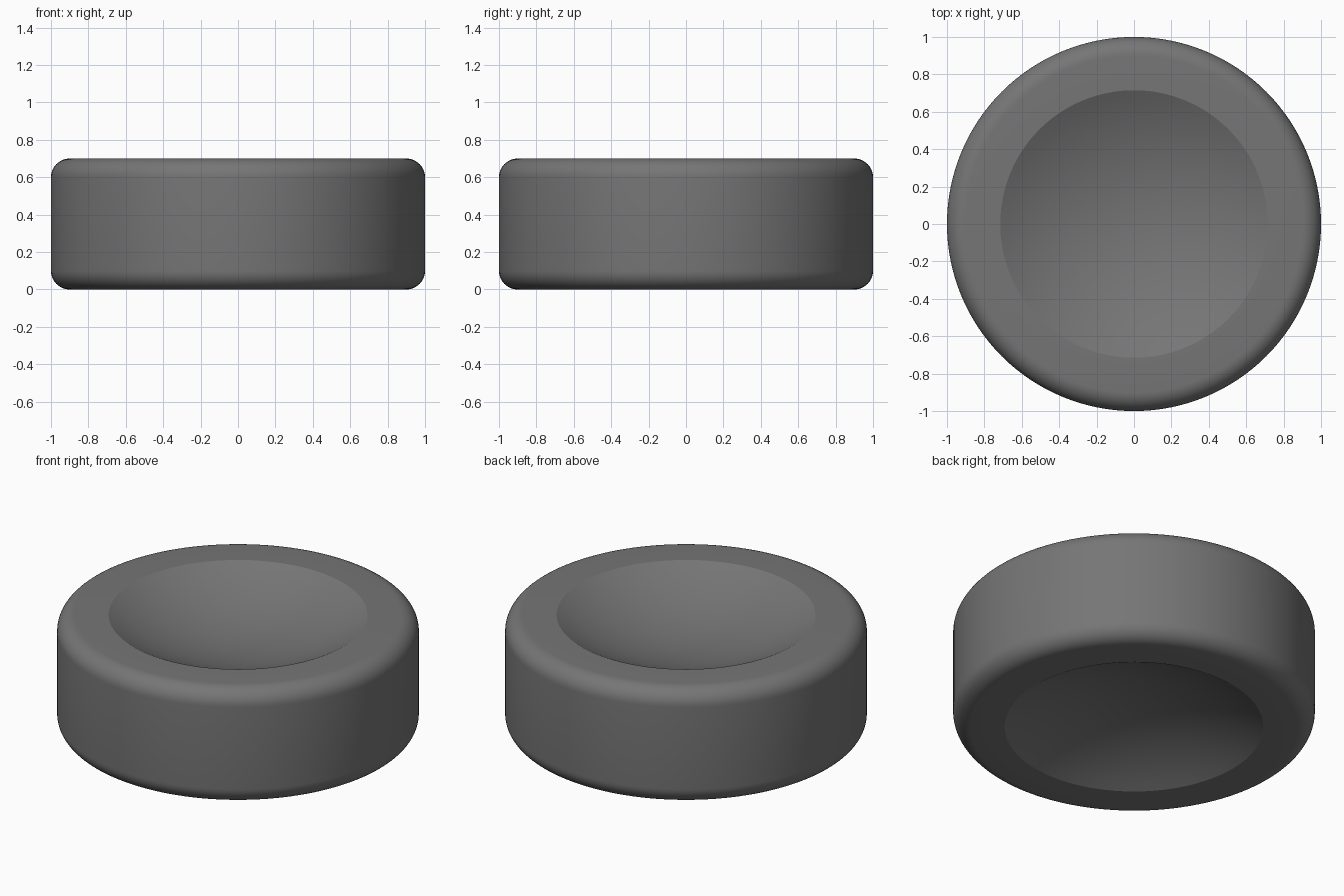
import bpy, bmesh
from math import sin, cos, pi, radians, asin, sqrt

if "Cube" in bpy.data.objects:
    bpy.data.objects.remove(bpy.data.objects["Cube"])

SEGMENTS = 128
HEIGHT, RADIUS, ROUND = 0.70, 1.0, 0.10
DISH_RIM, DISH_SPHERE = 0.715, 1.5


def dish(steps=14):
    # Shallow spherical hollow in the top face, from centre to rim
    end = asin(DISH_RIM / DISH_SPHERE)
    centre_z = HEIGHT + sqrt(DISH_SPHERE ** 2 - DISH_RIM ** 2)
    return [(DISH_SPHERE * sin(end * i / steps),
             centre_z - DISH_SPHERE * cos(end * i / steps)) for i in range(steps + 1)]


def rounded_corner(steps=10):
    # Quarter-round between the top face and the side wall
    return [(RADIUS - ROUND + ROUND * sin(pi / 2 * i / steps),
             HEIGHT - ROUND + ROUND * cos(pi / 2 * i / steps)) for i in range(steps + 1)]


# Upper half profile, mirrored to make the lower half
upper = dish() + rounded_corner()
profile = upper + [(r, HEIGHT - z) for r, z in reversed(upper)]

# Lathe the profile around z
bm = bmesh.new()
verts = [bm.verts.new((r, 0, z)) for r, z in profile]
edges = [bm.edges.new(pair) for pair in zip(verts, verts[1:])]
bmesh.ops.spin(bm, geom=verts + edges, cent=(0, 0, 0), axis=(0, 0, 1),
               angle=2 * pi, steps=SEGMENTS, use_duplicate=False)
bmesh.ops.remove_doubles(bm, verts=bm.verts, dist=1e-4)
bmesh.ops.recalc_face_normals(bm, faces=bm.faces)

mesh = bpy.data.meshes.new("dished_disc")
bm.to_mesh(mesh)
bm.free()
disc = bpy.data.objects.new("dished_disc", mesh)
bpy.context.collection.objects.link(disc)

# Dark grey material
dark = bpy.data.materials.new("dark_grey")
dark.diffuse_color = (0.18, 0.18, 0.18, 1)
dark.use_nodes = True
dark.node_tree.nodes["Principled BSDF"].inputs["Base Color"].default_value = dark.diffuse_color
mesh.materials.append(dark)

# Smooth surfaces with crisp dish rims
bpy.context.view_layer.objects.active = disc
disc.select_set(True)
bpy.ops.object.shade_smooth_by_angle(angle=radians(20))
